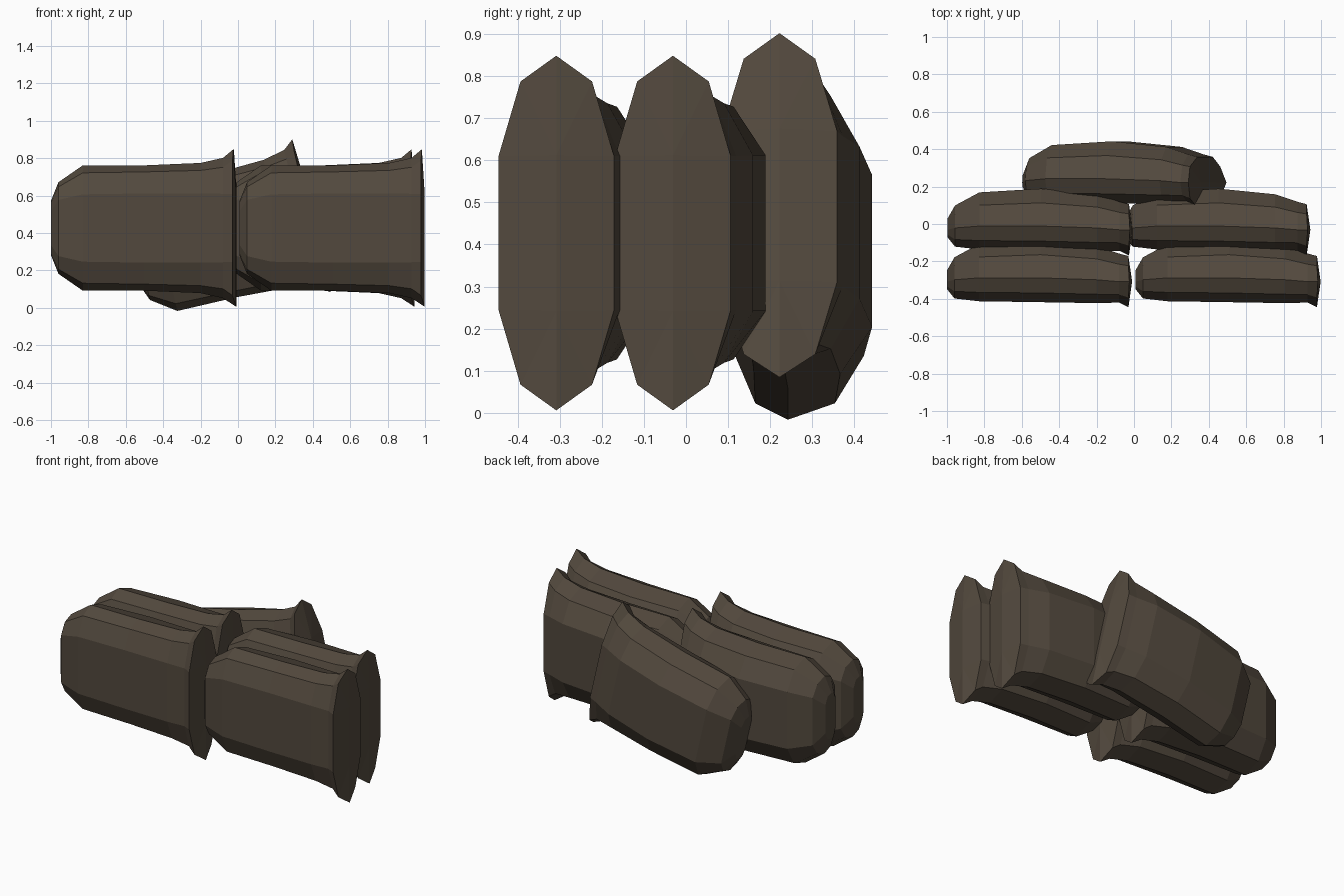
import bpy, bmesh, math
from mathutils import Matrix, Vector

if "Cube" in bpy.data.objects:
    bpy.data.objects.remove(bpy.data.objects["Cube"])

burlap = bpy.data.materials.new("dark brown burlap")
burlap.diffuse_color = (0.085, 0.066, 0.047, 1)
burlap.use_nodes = True
burlap.node_tree.nodes["Principled BSDF"].inputs["Base Color"].default_value = burlap.diffuse_color

# Rings along the bag: position, tip y, tip / shoulder / side half heights, front y, back y
RINGS = [
    (0.00, 0.00, 0.145, 0.135, 0.09, -0.04, 0.06),
    (0.04, 0.01, 0.245, 0.220, 0.15, -0.09, 0.13),
    (0.17, 0.02, 0.335, 0.295, 0.18, -0.105, 0.20),
    (0.50, 0.02, 0.335, 0.300, 0.185, -0.11, 0.22),
    (0.80, 0.01, 0.348, 0.308, 0.185, -0.115, 0.19),
    (0.92, 0.00, 0.375, 0.325, 0.183, -0.112, 0.15),
    (0.97, 0.00, 0.421, 0.360, 0.183, -0.137, 0.137),
]


def ring_points(u, tip, h, sh, side, front, back):
    """Ten-sided section of the bag, centred on z = 0."""
    fs, bs = tip + 0.62 * (front - tip), tip + 0.62 * (back - tip)
    pts = [(tip, h), (bs, sh), (back, side), (back, -side), (bs, -sh),
           (tip, -h), (fs, -sh), (front, -side), (front, side), (fs, sh)]
    return [Vector((u, y, z)) for y, z in pts]


def make_bag(name, location, tilt=0.0):
    bm = bmesh.new()
    rings = [[bm.verts.new(p) for p in ring_points(*r)] for r in RINGS]
    for a, b in zip(rings, rings[1:]):
        for i in range(10):
            j = (i + 1) % 10
            bm.faces.new((a[i], a[j], b[j], b[i]))
    bm.faces.new(rings[0])                       # rounded closed end
    e = rings[-1]                                # flared end with a raised middle
    e[0].co.x, e[5].co.x = 0.975, 0.99
    top = bm.verts.new((0.99, 0, 0.185))
    low = bm.verts.new((0.99, 0, -0.185))
    for i in (0, 1, 8, 9):
        bm.faces.new((e[i], e[(i + 1) % 10], top))
    for i in (3, 4, 5, 6):
        bm.faces.new((e[i], e[i + 1], low))
    bm.faces.new((e[2], e[3], low, top))
    bm.faces.new((e[7], e[8], top, low))
    bmesh.ops.recalc_face_normals(bm, faces=bm.faces)
    bm.transform(Matrix.Translation(location) @ Matrix.Rotation(-tilt, 4, 'Y'))
    mesh = bpy.data.meshes.new(name)
    bm.to_mesh(mesh)
    bm.free()
    mesh.materials.append(burlap)
    obj = bpy.data.objects.new(name, mesh)
    bpy.context.collection.objects.link(obj)


# Two rows of two bags, and one leaning bag at the back
make_bag("front_left_bag", (-1.0, -0.308, 0.427))
make_bag("front_right_bag", (0.008, -0.308, 0.427))
make_bag("middle_left_bag", (-0.997, -0.031, 0.427))
make_bag("middle_right_bag", (-0.047, -0.031, 0.427))
make_bag("leaning_back_bag", (-0.565, 0.222, 0.272), math.radians(13))
